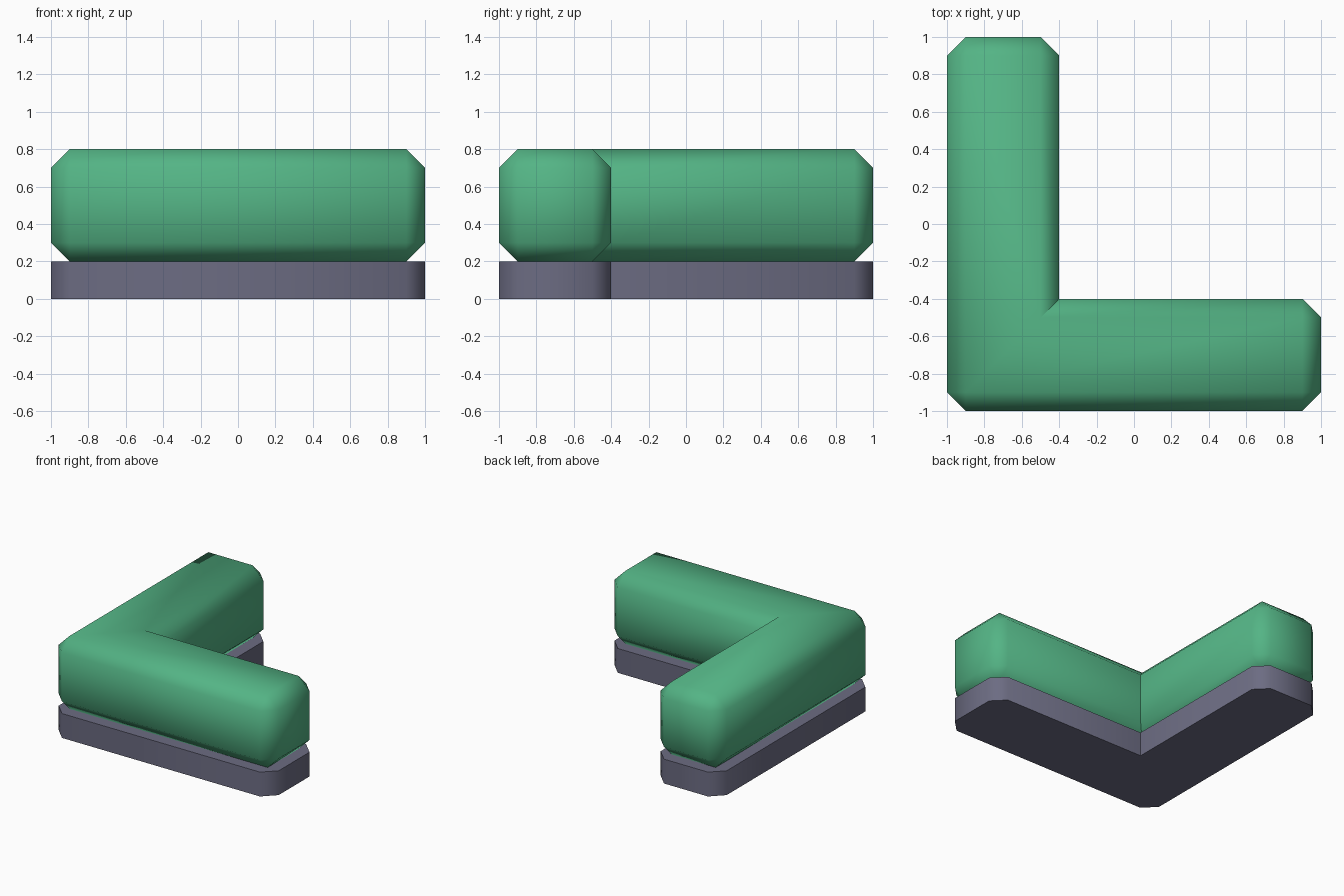
import bpy, math
from mathutils import Vector

if "Cube" in bpy.data.objects:
    bpy.data.objects.remove(bpy.data.objects["Cube"])

B = 0.1  # bevel width
L_SHAPE = [Vector(p) for p in
           [(-1, -1), (1, -1), (1, -0.4), (-0.4, -0.4), (-0.4, 1), (-1, 1)]]


def corner_data():
    """For each corner: its chamfered outline points and its inset point."""
    cuts, insets = [], []
    n = len(L_SHAPE)
    for i, c in enumerate(L_SHAPE):
        d0 = (c - L_SHAPE[i - 1]).normalized()
        d1 = (L_SHAPE[(i + 1) % n] - c).normalized()
        convex = d0.x * d1.y - d0.y * d1.x > 0
        cuts.append([c - d0 * B, c + d1 * B] if convex else [c])
        inward = Vector((-d0.y - d1.y, d0.x + d1.x))
        insets.append(c + inward * B)
    return cuts, insets


def material(name, col):
    m = bpy.data.materials.new(name)
    m.diffuse_color = (*col, 1)
    m.use_nodes = True
    m.node_tree.nodes["Principled BSDF"].inputs["Base Color"].default_value = m.diffuse_color
    return m


def l_block(name, z0, z1, mat, rounded):
    """L-shaped block; rounded adds bevelled rims at top and bottom."""
    cuts, insets = corner_data()
    verts, faces = [], []

    def add(p, z):
        verts.append((p.x, p.y, z))
        return len(verts) - 1

    b = B if rounded else 0
    low = [[add(p, z0 + b) for p in c] for c in cuts]
    high = [[add(p, z1 - b) for p in c] for c in cuts]
    lo, hi = sum(low, []), sum(high, [])
    # walls
    for k in range(len(lo)):
        j = (k + 1) % len(lo)
        faces.append((lo[k], lo[j], hi[j], hi[k]))
    # rims
    if rounded:
        bot = [add(p, z0) for p in insets]
        top = [add(p, z1) for p in insets]
        n = len(insets)
        for i in range(n):
            j = (i + 1) % n
            faces.append((high[i][-1], high[j][0], top[j], top[i]))
            faces.append((low[j][0], low[i][-1], bot[i], bot[j]))
            if len(high[i]) == 2:
                faces.append((high[i][0], high[i][1], top[i]))
                faces.append((low[i][1], low[i][0], bot[i]))
        lo, hi = bot, top
    # caps
    faces.append(tuple(hi))
    faces.append(tuple(reversed(lo)))

    me = bpy.data.meshes.new(name)
    me.from_pydata(verts, [], faces)
    me.materials.append(mat)
    ob = bpy.data.objects.new(name, me)
    bpy.context.collection.objects.link(ob)
    bpy.ops.object.select_all(action='DESELECT')
    ob.select_set(True)
    bpy.context.view_layer.objects.active = ob
    bpy.ops.object.shade_smooth_by_angle(angle=math.radians(50))
    return ob


# plinth and the soft hedge-like block on it
l_block("base", 0.0, 0.2, material("slate grey", (0.15, 0.15, 0.225)), False)
l_block("green_block", 0.2, 0.8, material("leaf green", (0.088, 0.456, 0.235)), True)
